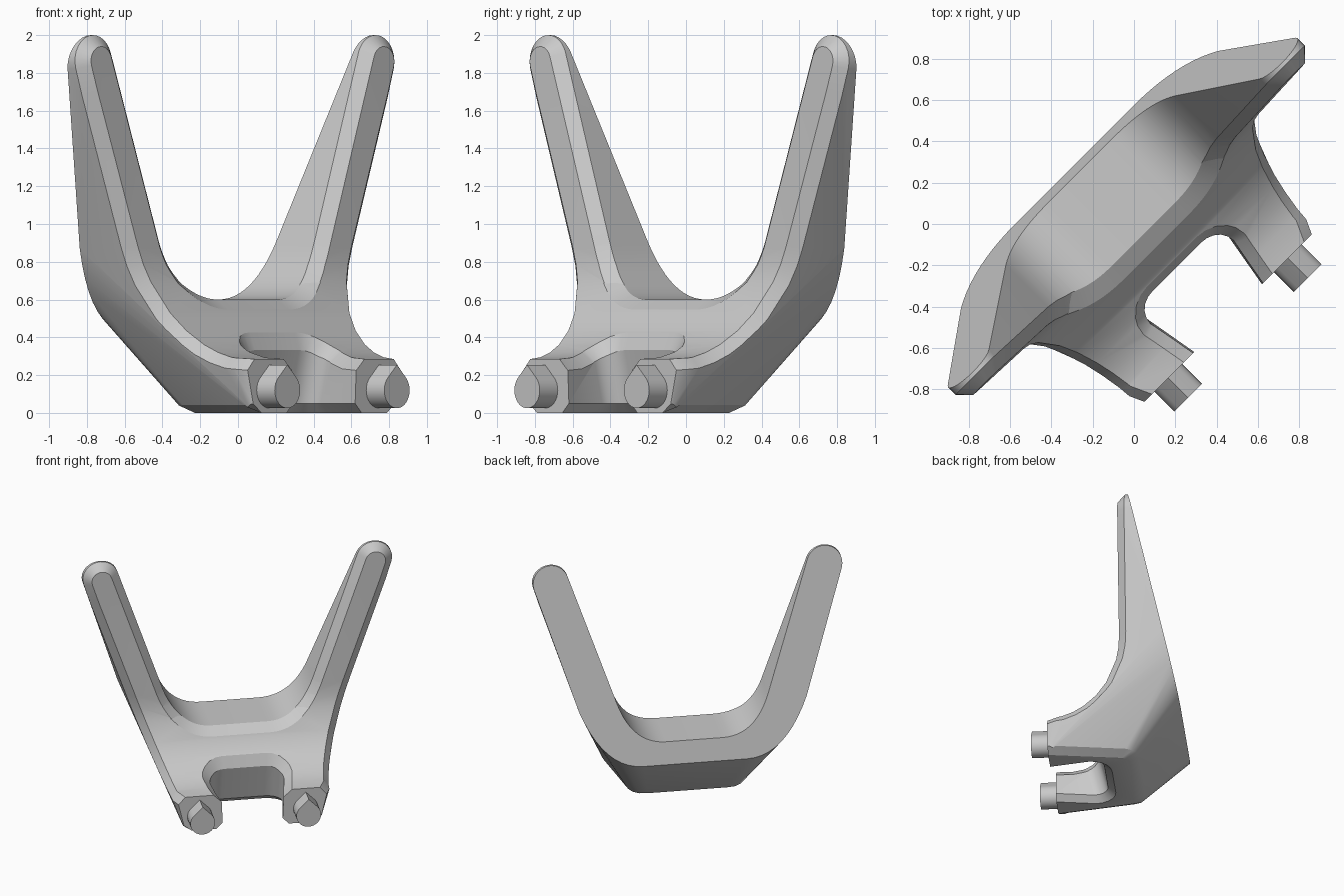
import bpy, bmesh, math
from mathutils import Vector, Matrix

if "Cube" in bpy.data.objects:
    bpy.data.objects.remove(bpy.data.objects["Cube"], do_unlink=True)

grey = bpy.data.materials.new("plain grey")
grey.use_nodes = True
grey.diffuse_color = (0.59, 0.59, 0.59, 1)
grey.node_tree.nodes["Principled BSDF"].inputs["Base Color"].default_value = (0.59, 0.59, 0.59, 1)

# Local frame: x across the fork, -y towards the pegs; turned 45 degrees at the end
ARC_Y, ARC_Z, ARC_R = 0.65, 0.88, 0.6     # concave front sweep
TIP, TIP_R = Vector((1.058, 1.862)), 0.138   # rounded arm end


def make(name, bm):
    mesh = bpy.data.meshes.new(name)
    bmesh.ops.recalc_face_normals(bm, faces=bm.faces)
    bm.to_mesh(mesh)
    bm.free()
    mesh.materials.append(grey)
    ob = bpy.data.objects.new(name, mesh)
    bpy.context.collection.objects.link(ob)
    return ob


def prism(name, outline, place, low, high):
    """Extrude a 2D outline between low and high; place(a, b, t) gives the point."""
    bm = bmesh.new()
    ends = [[bm.verts.new(place(a, b, t)) for a, b in outline] for t in (low, high)]
    bm.faces.new(ends[0])
    bm.faces.new(ends[1])
    n = len(outline)
    for i in range(n):
        j = (i + 1) % n
        bm.faces.new((ends[0][i], ends[0][j], ends[1][j], ends[1][i]))
    return make(name, bm)


def arc(cx, cz, r, start, end, steps):
    angles = [math.radians(start + (end - start) * i / steps) for i in range(steps + 1)]
    return [(cx + r * math.cos(a), cz + r * math.sin(a)) for a in angles]


def bezier(a, b, c, steps):
    a, b, c = Vector(a), Vector(b), Vector(c)
    ts = [i / steps for i in range(steps + 1)]
    return [tuple(a * (1 - t) ** 2 + b * 2 * t * (1 - t) + c * t * t) for t in ts]


def mirrored(half):
    return half + [(-a, b) for a, b in reversed(half)]


def back(z):
    return 0.045 + 0.23 * (2 - z)


# Outer envelope: tilted back outline, arm tips, leg ends and bottom
points = []
for u, z in arc(TIP.x, TIP.y, TIP_R, -17, 90, 8):
    points += [(u, back(z), z), (u, -0.1, z)]
for u, z in bezier((0.88, 0.87), (0.7, 0.425), (0.4, 0.425), 10):
    points.append((u, back(z), z))
points += [(0.6, -0.645, 0.34), (0.52, -0.645, 0)]
points += [(u, y, 0) for u, y in bezier((0.42, -0.05), (0.4, 0.035), (0.3, 0.035), 3)]
bm = bmesh.new()
for x, y, z in points:
    for s in (1, -1):
        bm.verts.new((s * x, y, z))
hull = bmesh.ops.convex_hull(bm, input=bm.verts)
spare = [g for g in hull["geom_interior"] if isinstance(g, bmesh.types.BMVert)]
bmesh.ops.delete(bm, geom=spare, context="VERTS")
bmesh.ops.dissolve_limit(bm, angle_limit=0.01, verts=bm.verts, edges=bm.edges)
body = make("fork_body", bm)

# Cutters: gap between arms, swept front, slot between legs
gap_half = [(TIP.x, 2.3)] + arc(TIP.x, TIP.y, TIP_R, 90, 160, 6)
gap_half += bezier((0.58, 0.9), (0.47, 0.6), (0.22, 0.6), 12)
gap = prism("gap_cutter", mirrored(gap_half), lambda a, b, t: (a, t, b), -1.5, 1.5)

# Sweep steps leave a clear strip below each straight rim for its chamfer
sweep = [(-0.03, 2.2)]
for step in (0, 9, 18, 36, 48, 60, 69, 78):
    a = math.radians(step)
    sweep.append((-ARC_Y + ARC_R * math.cos(a), ARC_Z - ARC_R * math.sin(a)))
sweep += [(-0.72, ARC_Z - ARC_R), (-0.72, 2.2)]
front_cut = prism("front_cutter", sweep, lambda a, b, t: (t, a, b), -2, 2)

# The slot widens inwards and its back wall leans away below
slot_half = [(0.185, -1)] + arc(0.165, -0.43, 0.12, 0, 90, 5)
slot = prism("slot_cutter", mirrored(slot_half),
             lambda a, b, t: (a, b + 0.25 * (0.4 - t), t), -0.5, 1)

for cutter in (gap, front_cut, slot):
    cutter.hide_render = True
    mod = body.modifiers.new("cut", "BOOLEAN")
    mod.object = cutter
    mod.solver = "EXACT"
    bpy.context.view_layer.objects.active = body
    bpy.ops.object.modifier_apply(modifier=mod.name)
    bpy.data.objects.remove(cutter, do_unlink=True)


# Chamfer the rim of the swept front and of the flat bottom
def on_front(f):
    n = f.normal
    upright = n.y < -0.99 and f.calc_center_median().z < 0.45
    return abs(n.x) < 0.02 and n.z > 0.005 and n.y < -0.01 and not upright


def on_leg_end(f):
    return f.normal.y < -0.99 and f.calc_center_median().y < -0.6


def on_bottom(f):
    return f.normal.z < -0.99


bm = bmesh.new()
bm.from_mesh(body.data)
bmesh.ops.remove_doubles(bm, verts=bm.verts, dist=0.001)
bmesh.ops.dissolve_limit(bm, angle_limit=0.01, verts=bm.verts, edges=bm.edges)
for test, width in ((on_front, 0.06), (on_bottom, 0.05)):
    bm.normal_update()
    rim = []
    for e in bm.edges:
        if len(e.link_faces) == 2:
            a, b = e.link_faces
            if test(a) != test(b) and not (on_leg_end(a) or on_leg_end(b)):
                rim.append(e)
    bmesh.ops.bevel(bm, geom=rim, offset=width, segments=1, affect="EDGES",
                    profile=0.5, clamp_overlap=False)
bm.to_mesh(body.data)
bm.free()

# Teardrop pegs on the leg ends
R = 0.095
drop = arc(0, 0, R, 135, 405, 24) + [(0, R * math.sqrt(2))]
parts = [body]
for side, s in (("left", 1), ("right", -1)):
    parts.append(prism(side + "_peg", drop,
                       lambda a, b, t, s=s: (a + s * 0.41, t, b + 0.12), -0.78, -0.6))

turn = Matrix.Rotation(math.radians(45), 4, "Z")
for ob in parts:
    ob.data.transform(turn)
    bpy.ops.object.select_all(action="DESELECT")
    ob.select_set(True)
    bpy.context.view_layer.objects.active = ob
    bpy.ops.object.shade_smooth_by_angle(angle=math.radians(25))
